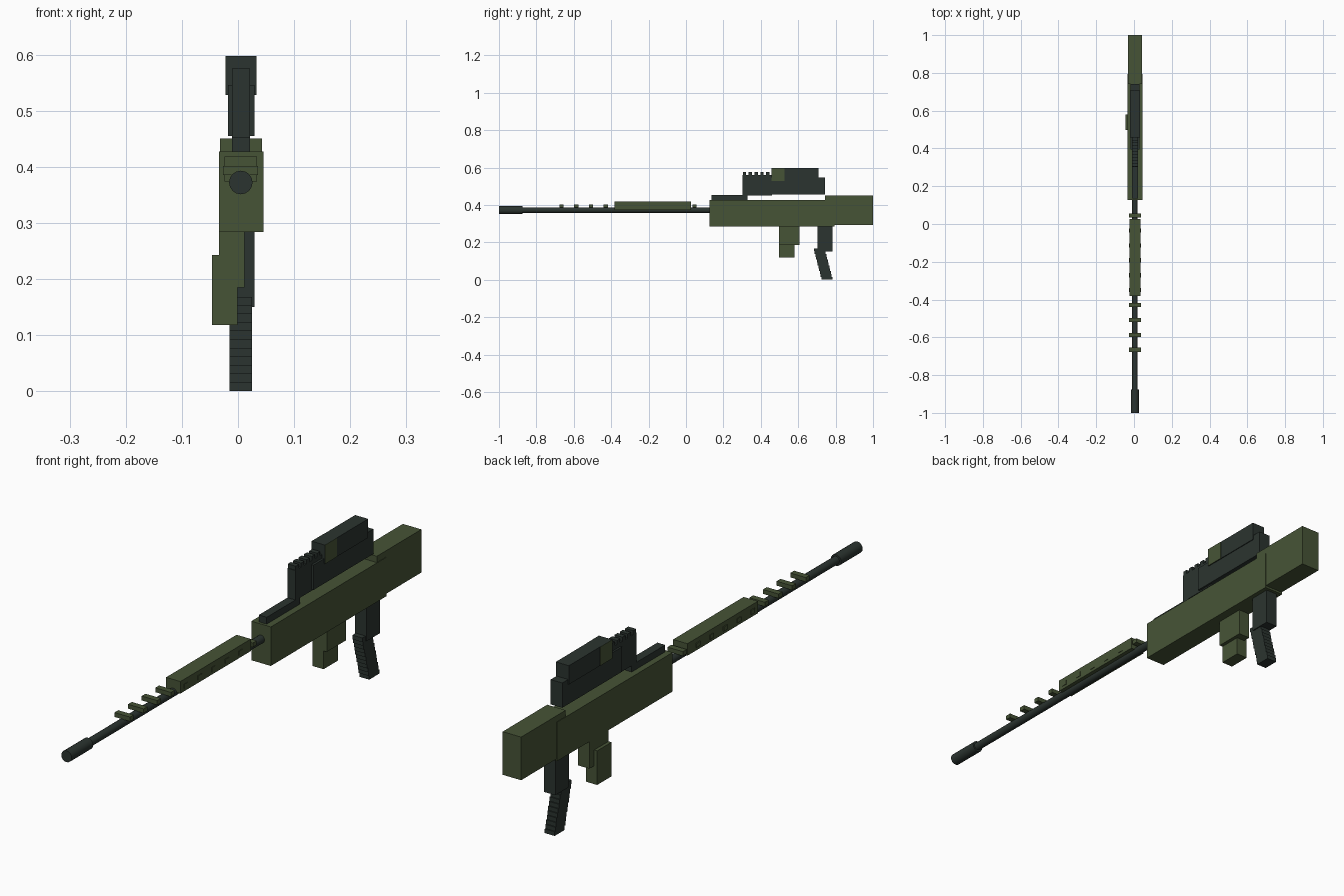
import bpy, math

if "Cube" in bpy.data.objects:
    bpy.data.objects.remove(bpy.data.objects["Cube"])


def material(name, rgb):
    m = bpy.data.materials.new(name)
    m.diffuse_color = (*rgb, 1)
    m.use_nodes = True
    m.node_tree.nodes["Principled BSDF"].inputs["Base Color"].default_value = m.diffuse_color
    return m


GREEN = material("olive green", (0.062, 0.088, 0.037))
DARK = material("dark gunmetal", (0.024, 0.034, 0.029))
CX, BARREL_Z = 0.005, 0.372


def box(name, x, y, z, mat):
    """Box from (min, max) pairs on each axis."""
    bpy.ops.mesh.primitive_cube_add(size=1, location=[(a + b) / 2 for a, b in (x, y, z)])
    o = bpy.context.object
    o.name = name
    o.scale = [b - a for a, b in (x, y, z)]
    bpy.ops.object.transform_apply(location=False, rotation=False, scale=True)
    o.data.materials.append(mat)
    return o


def tube(name, r, y0, y1, mat):
    bpy.ops.mesh.primitive_cylinder_add(vertices=16, radius=r, depth=y1 - y0,
                                        location=(CX, (y0 + y1) / 2, BARREL_Z),
                                        rotation=(math.pi / 2, 0, 0))
    o = bpy.context.object
    o.name = name
    o.data.materials.append(mat)
    bpy.ops.object.shade_smooth_by_angle(angle=math.radians(40))
    return o


# Receiver and stock
box("receiver", (-0.034, 0.045), (0.126, 0.794), (0.284, 0.427), GREEN)
box("stock", (-0.032, 0.043), (0.742, 1.0), (0.292, 0.45), GREEN)
box("receiver_rail", (-0.011, 0.021), (0.136, 0.33), (0.42, 0.452), DARK)

# Barrel, muzzle, handguard and cross rungs
tube("barrel", 0.0145, -0.9, 0.15, DARK)
tube("muzzle", 0.021, -1.0, -0.875, DARK)
box("handguard", (-0.024, 0.034), (-0.382, 0.026), (0.374, 0.418), GREEN)
for i in range(10):
    y = -0.666 + i * 0.079
    box(f"rung_{i}", (-0.027, 0.036), (y - 0.011, y + 0.011), (0.385, 0.401), GREEN)

# Sight: front block with teeth, main block, upper housing
box("sight_front", (-0.011, 0.021), (0.302, 0.46), (0.45, 0.56), DARK)
for i in range(5):
    y = 0.304 + i * 0.031
    box(f"sight_tooth_{i}", (-0.011, 0.021), (y, y + 0.018), (0.555, 0.575), DARK)
box("sight_main", (-0.018, 0.029), (0.395, 0.742), (0.455, 0.546), DARK)
box("sight_housing", (-0.021, 0.032), (0.457, 0.708), (0.528, 0.597), DARK)
for name, x in (("left", -0.021), ("right", 0.032)):
    box(f"sight_panel_{name}", (x - 0.001, x + 0.001), (0.457, 0.527), (0.528, 0.597), GREEN)

# Magazine
box("magazine_well", (-0.034, 0.012), (0.497, 0.608), (0.185, 0.29), GREEN)
box("magazine", (-0.046, -0.001), (0.497, 0.58), (0.118, 0.243), GREEN)

# Pistol grip: neck and stepped, leaning handle
box("grip_neck", (-0.018, 0.029), (0.703, 0.782), (0.15, 0.29), DARK)
STEPS = 11
for i in range(STEPS):
    h = 0.168 / STEPS
    z = 0.168 - (i + 1) * h
    y = 0.684 + 0.04 * i / (STEPS - 1)
    box(f"grip_step_{i}", (-0.015, 0.025), (y, y + 0.058), (z, z + h), DARK)
